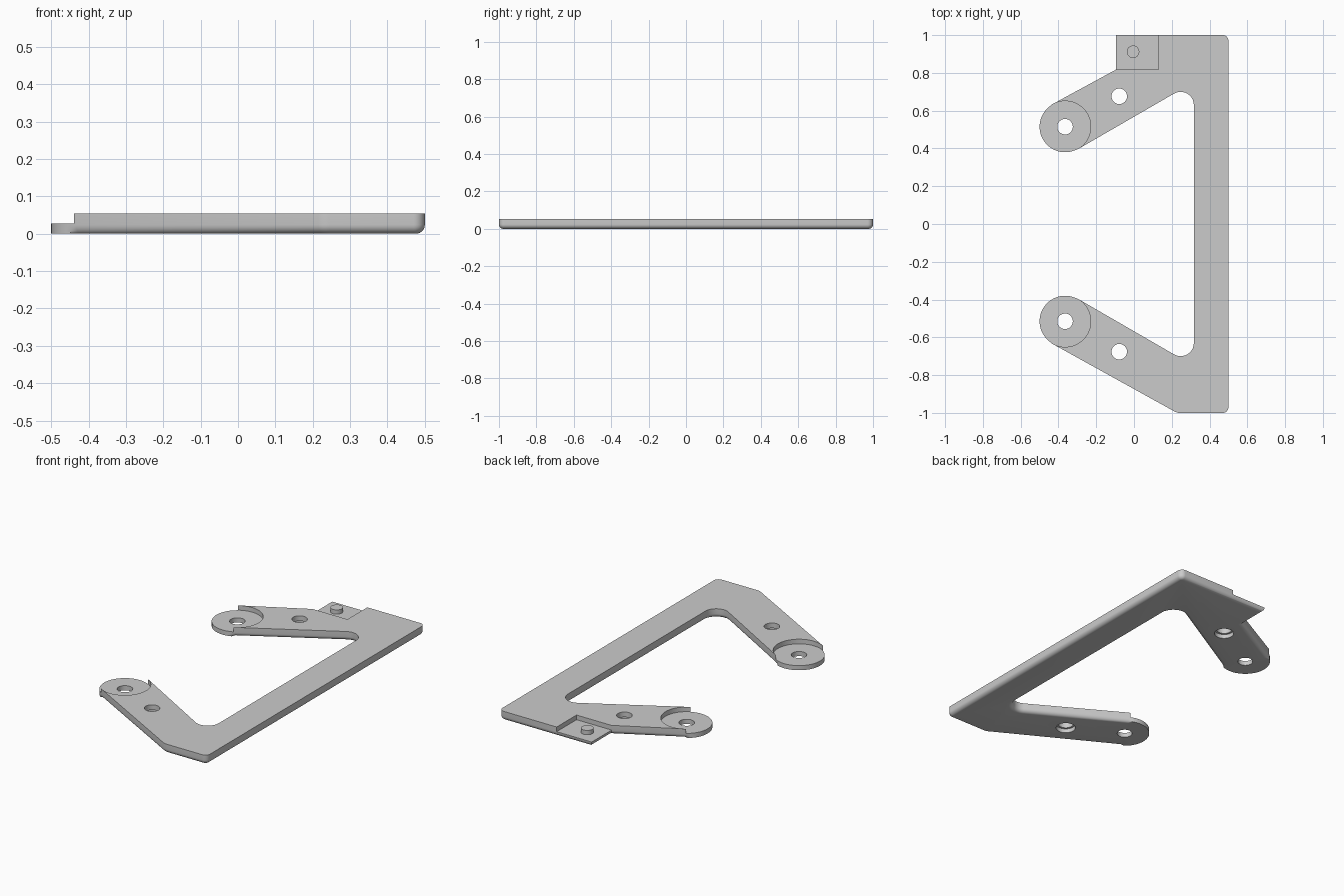
import bpy, bmesh, math
from mathutils import Vector, Matrix

cube = bpy.data.objects.get("Cube")
if cube:
    bpy.data.objects.remove(cube, do_unlink=True)

THICK, STEP, FILLET = 0.054, 0.027, 0.024
PAD_X, PAD_Y, PAD_R = -0.365, 0.515, 0.135
HOLE_X, HOLE_Y = -0.078, 0.676

gray = bpy.data.materials.new("plain_gray")
gray.use_nodes = True
gray.diffuse_color = (0.6, 0.6, 0.6, 1)
gray.node_tree.nodes["Principled BSDF"].inputs["Base Color"].default_value = gray.diffuse_color


def finish(name, bm):
    bm.normal_update()
    mesh = bpy.data.meshes.new(name)
    bm.to_mesh(mesh)
    bm.free()
    mesh.materials.append(gray)
    obj = bpy.data.objects.new(name, mesh)
    bpy.context.collection.objects.link(obj)
    return obj


def cylinder(name, x, y, radius, low, high):
    bm = bmesh.new()
    bmesh.ops.create_cone(bm, cap_ends=True, segments=64, radius1=radius, radius2=radius,
                          depth=high - low,
                          matrix=Matrix.Translation((x, y, (low + high) / 2)))
    return finish(name, bm)


def box(name, low, high):
    bm = bmesh.new()
    low, high = Vector(low), Vector(high)
    size = Matrix.Diagonal((*(high - low), 1))
    bmesh.ops.create_cube(bm, size=1, matrix=Matrix.Translation((low + high) / 2) @ size)
    return finish(name, bm)


def rounded(corners, steps=10):
    """Outline points with their rim fillet; each corner has its own radius."""
    points = []
    for i, (x, y, r, fillet) in enumerate(corners):
        p = Vector((x, y, 0))
        if r == 0:
            points.append((p, fillet))
            continue
        a = (Vector((*corners[i - 1][:2], 0)) - p).normalized()
        b = (Vector((*corners[(i + 1) % len(corners)][:2], 0)) - p).normalized()
        half = a.angle(b) / 2
        centre = p + (a + b).normalized() * (r / math.sin(half))
        start = (p + a * (r / math.tan(half)) - centre).normalized()
        end = (p + b * (r / math.tan(half)) - centre).normalized()
        points += [(centre + start.slerp(end, k / steps) * r, fillet) for k in range(steps + 1)]
    return points


def inward(points):
    """Mitred inward step for each point of a counter-clockwise outline."""
    moves = []
    for i, (p, fillet) in enumerate(points):
        before = (p - points[i - 1][0]).normalized()
        after = (points[(i + 1) % len(points)][0] - p).normalized()
        n1, n2 = (Vector((-d.y, d.x, 0)) for d in (before, after))
        moves.append((n1 + n2) / (1 + n1.dot(n2)) * fillet)
    return moves


def cut(target, tool):
    mod = target.modifiers.new("cut", 'BOOLEAN')
    mod.operation, mod.solver, mod.object = 'DIFFERENCE', 'EXACT', tool
    bpy.context.view_layer.objects.active = target
    bpy.ops.object.modifier_apply(modifier=mod.name)
    bpy.data.objects.remove(tool, do_unlink=True)


# Arm outline: edges at thirty degrees, ending in a square-edged round pad
def around_pad(degrees, radius):
    a = math.radians(degrees)
    return PAD_X + radius * math.cos(a), PAD_Y + radius * math.sin(a)


arm = [(*around_pad(120, PAD_R + 0.002), 0, FILLET)]
arm += [(*around_pad(128 + 164 * k / 30, PAD_R), 0, 0) for k in range(31)]
arm += [(*around_pad(300, PAD_R + 0.002), 0, FILLET), (0.317, 0.751, 0.07, FILLET)]
mirrored_arm = [(x, -y, r, f) for x, y, r, f in reversed(arm)]

tab = [(-0.095, 1, 0, FILLET), (-0.095, 0.8175, 0, FILLET)]
outline = rounded([(0.5, -1, 0.03, FILLET), (0.5, 1, 0.03, FILLET)] + tab + arm
                  + mirrored_arm + [(0.228, -1, 0.06, FILLET)])
moves = inward(outline)

# Flat bracket: stacked rings make the rounded lower rim and the walls
levels = [(1 - math.sin(a), FILLET * (1 - math.cos(a)))
          for a in (math.pi / 2 * k / 6 for k in range(7))] + [(0, THICK)]
bm = bmesh.new()
rings = [[bm.verts.new(p + m * inset + Vector((0, 0, z)))
          for (p, _), m in zip(outline, moves)] for inset, z in levels]
for low, high in zip(rings, rings[1:]):
    for i in range(len(low)):
        bm.faces.new((low[i - 1], low[i], high[i], high[i - 1]))
bm.faces.new(rings[0][::-1])
bm.faces.new(rings[-1])
bracket = finish("bracket", bm)

# Lowered round pads and the holes in both arms
for s in (1, -1):
    cut(bracket, cylinder("pocket", PAD_X, s * PAD_Y, PAD_R + 0.001, STEP, 0.1))
    cut(bracket, cylinder("pad_hole", PAD_X, s * PAD_Y, 0.041, -0.1, 0.1))
    cut(bracket, cylinder("arm_hole", HOLE_X, s * HOLE_Y, 0.041, -0.1, 0.1))
    cut(bracket, cylinder("counterbore", HOLE_X, s * HOLE_Y, 0.053, -0.1, 0.024))

# Lowered rear tab with its locating peg
cut(bracket, box("tab_notch", (-0.15, 0.818, STEP), (0.13, 1.1, 0.1)))
peg = cylinder("tab_peg", -0.005, 0.912, 0.033, STEP - 0.005, 0.052)

for obj in (bracket, peg):
    bpy.ops.object.select_all(action='DESELECT')
    obj.select_set(True)
    bpy.context.view_layer.objects.active = obj
    bpy.ops.object.shade_smooth_by_angle(angle=math.radians(32))
